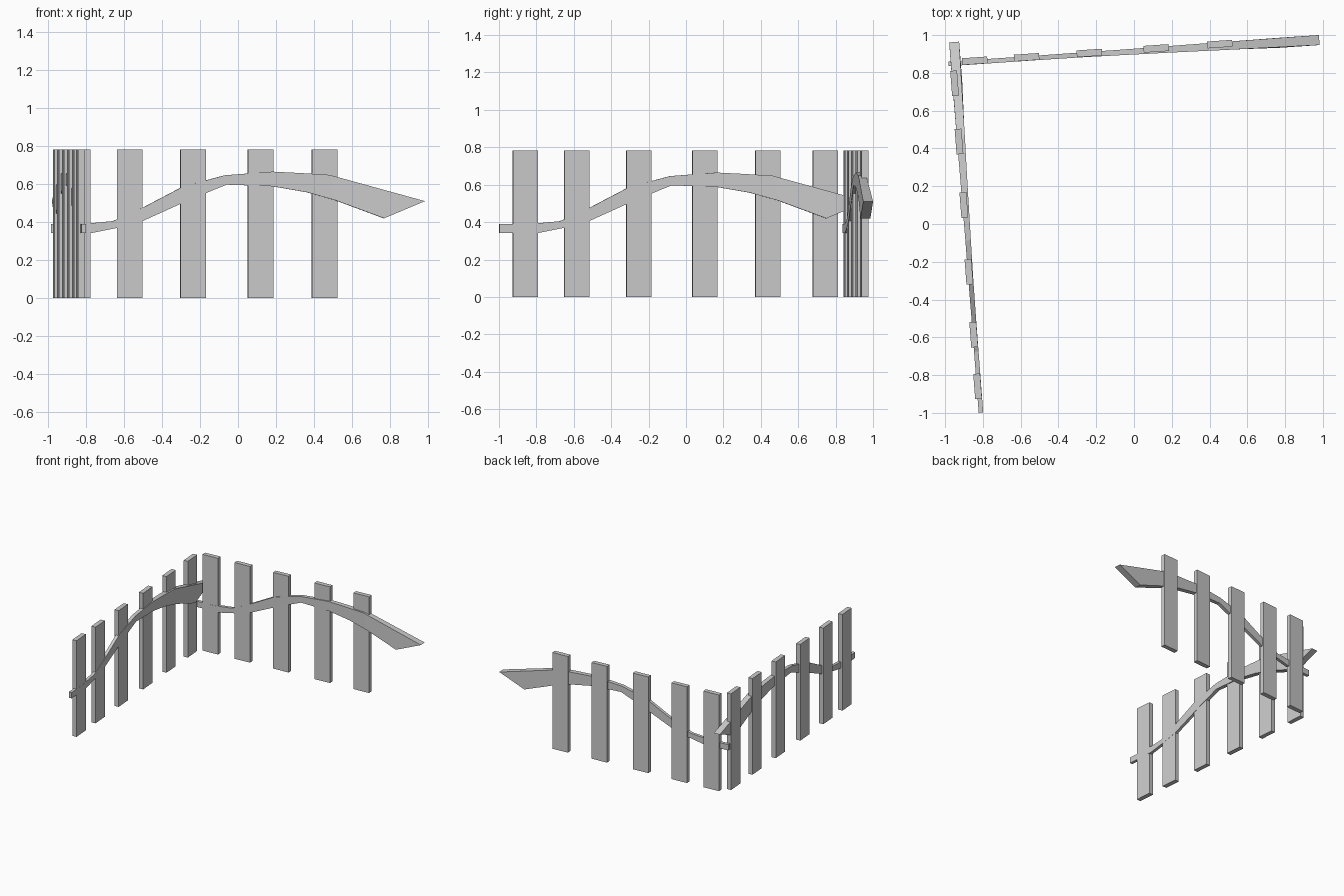
import bpy, bmesh
from math import radians
from mathutils import Matrix

if "Cube" in bpy.data.objects:
    bpy.data.objects.remove(bpy.data.objects["Cube"])

# rail sections: top (u, z), bottom (u, z), inner and outer depth
RAIL = [
    (-.985, .390, -.985, .343, -.019, .005),
    (-.820, .390, -.770, .343, -.019, .005),
    (-.660, .405, -.630, .371, -.019, .005),
    (-.525, .464, -.500, .407, -.019, .005),
    (-.290, .587, -.250, .520, -.020, .006),
    (-.070, .646, -.060, .597, -.023, .006),
    (.180, .665, .180, .588, -.027, .008),
    (.340, .657, .360, .557, -.030, .009),
    (.480, .648, .510, .515, -.033, .010),
    (.982, .510, .767, .420, -.041, .012),
]
PICKET_W, PICKET_T, PICKET_H = .134, .036, .782


def add_object(name, bm, matrix):
    bmesh.ops.recalc_face_normals(bm, faces=bm.faces)
    mesh = bpy.data.meshes.new(name)
    bm.to_mesh(mesh)
    bm.free()
    ob = bpy.data.objects.new(name, mesh)
    ob.matrix_world = matrix
    bpy.context.collection.objects.link(ob)


def rail(name, matrix):
    bm = bmesh.new()
    rings = [[bm.verts.new(p) for p in ((tu, a, tz), (tu, b, tz), (bu, b, bz), (bu, a, bz))]
             for tu, tz, bu, bz, a, b in RAIL]
    for r, s in zip(rings, rings[1:]):
        for i in range(4):
            j = (i + 1) % 4
            bm.faces.new((r[i], r[j], s[j], s[i]))
    bm.faces.new(rings[0])
    bm.faces.new(rings[-1])
    add_object(name, bm, matrix)


def picket(name, u, matrix):
    bm = bmesh.new()
    bmesh.ops.create_cube(bm, size=1, matrix=Matrix.Translation((u, 0, PICKET_H / 2))
                          @ Matrix.Diagonal((PICKET_W, PICKET_T, PICKET_H, 1)))
    add_object(name, bm, matrix)


def fence_run(name, x, y, angle, spots):
    m = Matrix.Translation((x, y, 0)) @ Matrix.Rotation(radians(angle), 4, 'Z')
    rail(name + "_rail", m)
    for i, u in enumerate(spots):
        picket(f"{name}_picket_{i + 1}", u, m)


# two fence runs meeting at the back left corner
spots = [-.845, -.570, -.237, .118, .455, .764]
fence_run("back", 0, .9215, 3.9, spots[:5])
fence_run("left", -.892, -.017, 94.35, spots)
